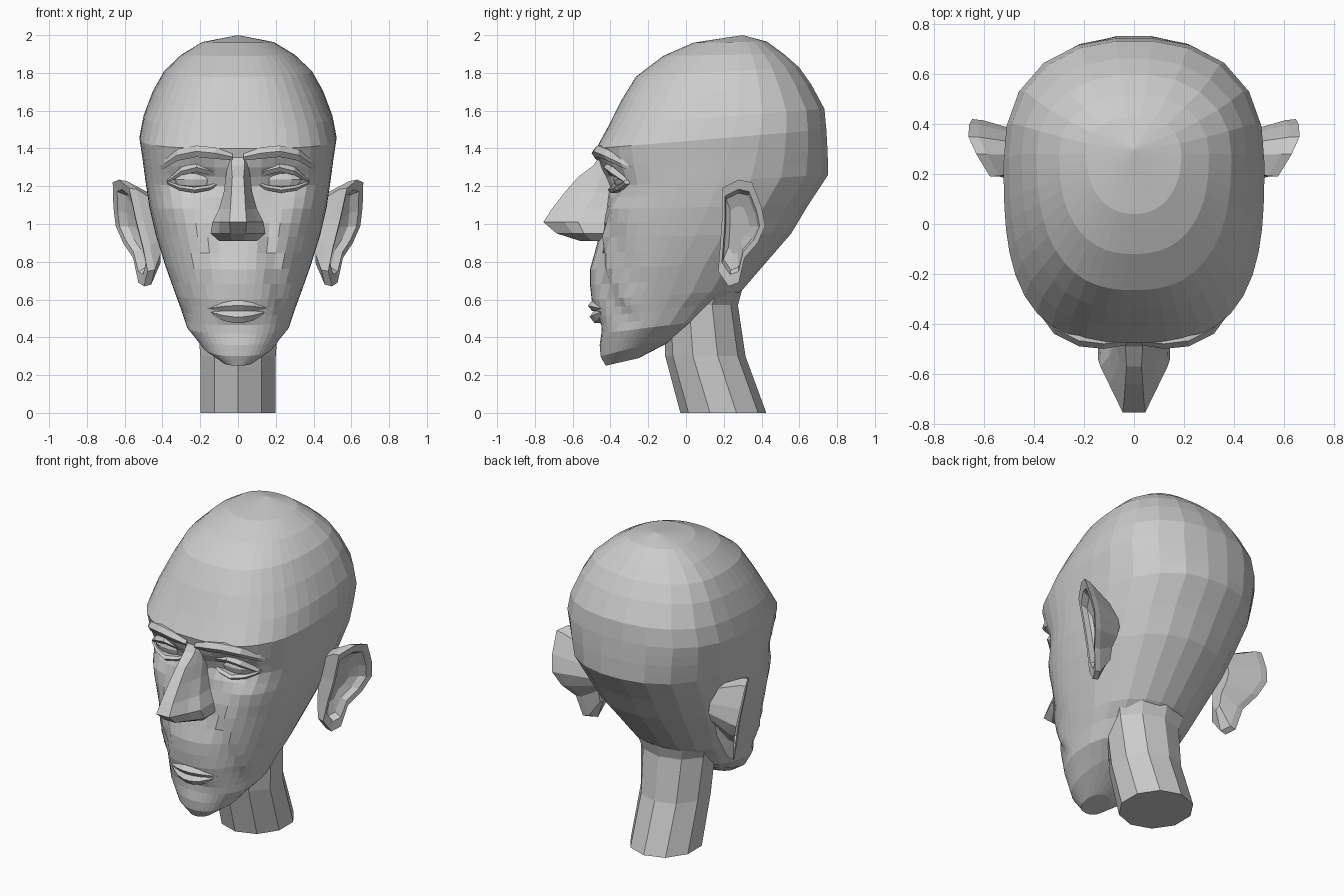
import bpy, bmesh
from math import sin, cos, pi, exp


def loft(name, rings, cap0=True, cap1=True, mirror=False):
    """Skin a list of closed rings with flat quads, optionally mirrored in x."""
    bm = bmesh.new()
    vs = [[bm.verts.new(p) for p in r] for r in rings]
    n = len(vs[0])
    for a, b in zip(vs, vs[1:]):
        for i in range(n):
            j = (i + 1) % n
            bm.faces.new((a[i], a[j], b[j], b[i]))
    for ring, cap in ((vs[0], cap0), (vs[-1], cap1)):
        if cap:
            c = ring[0].co * 0
            for v in ring:
                c = c + v.co / n
            tip = bm.verts.new(c if cap is True else cap)
            for i in range(n):
                bm.faces.new((ring[i], ring[(i + 1) % n], tip))
    bmesh.ops.recalc_face_normals(bm, faces=bm.faces)
    me = bpy.data.meshes.new(name)
    bm.to_mesh(me)
    bm.free()
    ob = bpy.data.objects.new(name, me)
    bpy.context.collection.objects.link(ob)
    if mirror:
        ob.modifiers.new("mirror", 'MIRROR')
    return ob


def fold(name, pts, mirror=False, sides=6):
    """Soft strip running along x: points are (x, y, z, y radius, z radius)."""
    return loft(name, [[(x, y + ry * cos(2 * pi * k / sides), z + rz * sin(2 * pi * k / sides))
                        for k in range(sides)] for x, y, z, ry, rz in pts], mirror=mirror)


# Head: tilted rings (z front, z back, y front, y back, half width, y widest, squareness)
sections = [
    (.25, .29, -.425, -.25, .08, -.34, 2.2),
    (.30, .42, -.445, .00, .185, -.25, 2.3),
    (.42, .49, -.455, .12, .27, -.17, 2.4),
    (.51, .58, -.47, .20, .30, -.12, 2.4),
    (.60, .65, -.49, .30, .33, -.08, 2.4),
    (.76, .80, -.49, .43, .385, -.03, 2.5),
    (.93, .95, -.46, .56, .435, .05, 2.6),
    (1.08, 1.10, -.42, .65, .47, .12, 2.8),
    (1.20, 1.26, -.41, .755, .49, .18, 3),
    (1.30, 1.38, -.45, .752, .505, .22, 3),
    (1.40, 1.50, -.475, .745, .522, .25, 3),
    (1.52, 1.61, -.41, .735, .50, .27, 2.8),
    (1.65, 1.74, -.345, .665, .45, .28, 2.6),
    (1.78, 1.83, -.265, .60, .39, .28, 2.5),
    (1.89, 1.90, -.12, .52, .30, .28, 2.4),
    (1.96, 1.965, .04, .43, .19, .28, 2.2),
]
# Sculpting bumps on the face: x, z, x radius, z radius, push along y
bumps = [(.22, 1.23, .11, .07, .06), (.33, 1.06, .10, .07, -.035), (.30, .75, .07, .13, .03),
         (0, .72, .13, .14, -.02), (0, .45, .13, .03, .02), (0, .33, .12, .05, -.01)]
# Creases from the nose wings to the jaw, each with a ridge outside it
for k in range(6):
    bumps += [(.155 + .02 * k, .92 - .085 * k, .035, .055, .026),
              (.215 + .02 * k, .95 - .085 * k, .035, .055, -.018)]

fine = []
for i, (a, b) in enumerate(zip(sections, sections[1:])):
    steps = 2 if 1 <= i < 10 else 1
    fine += [[p + (q - p) * s / steps for p, q in zip(a, b)] for s in range(steps)]
fine.append(sections[-1])
angles = [pi * k / 26 for k in range(26)] + [pi + pi * k / 11 for k in range(11)]


def head_ring(sec):
    zf, zb, yf, yb, w, ym, n = sec
    ring = []
    for t in angles:
        c, s = cos(t), sin(t)
        e = n if s > 0 else 2.2 + .2 * exp(-((zf - 1.35) / .2) ** 2)
        r = (abs(c) ** e + abs(s) ** e) ** (-1 / e)
        x, y = w * c * r, ym - s * r * ((ym - yf) if s > 0 else (yb - ym))
        z = zf + (zb - zf) * (y - yf) / (yb - yf)
        if s > .25:
            y += sum(d * exp(-((abs(x) - bx) / rx) ** 2 - ((z - bz) / rz) ** 2)
                     for bx, bz, rx, rz, d in bumps)
        ring.append((x, y, z))
    return ring


loft("head", [head_ring(s) for s in fine], cap1=(0, .3, 2.0))

# Neck: ten sided leaning column (z, y front, y back, half width)
loft("neck", [[(w * cos(pi * (2 * k + 1) / 10), (a + b) / 2 + (b - a) / 2 * sin(pi * (2 * k + 1) / 10), z)
               for k in range(10)]
              for z, a, b, w in [(0, -.03, .425, .21), (.30, -.11, .315, .21),
                                 (.57, -.12, .275, .23), (.70, -.05, .31, .28)]])

# Nose: z, tip y, ridge half width, wing half width, wing y
nose = []
for z, tip, wt, ww, wy in [(1.37, -.45, .035, .05, -.43), (1.31, -.49, .035, .055, -.44),
                           (1.25, -.57, .03, .065, -.45), (1.17, -.64, .035, .075, -.48),
                           (1.08, -.71, .04, .10, -.53),
                           (1.01, -.755, .045, .135, -.57), (.95, -.685, .04, .145, -.54),
                           (.91, -.56, .03, .10, -.50)]:
    half = [(wt, tip), (ww * .6 + wt * .4, tip * .4 + wy * .6), (ww, wy), (ww * .95, -.36)]
    nose.append([(x, y, z) for x, y in half] + [(-x, y, z) for x, y in reversed(half)])
loft("nose", nose)


# Lips
def lip(name, z, y, rz, arch):
    ts = [-1, -.75, -.45, -.15, .15, .45, .75, 1]
    fold(name, [(.17 * t, y + .06 * t * t, z + arch * t * t,
                 .025 + .025 * (1 - t * t), .008 + rz * (1 - t * t)) for t in ts])


lip("upper_lip", .568, -.472, .026, -.018)
lip("lower_lip", .508, -.462, .03, .037)

# Eyes with lids and brows
loft("eyeball", [[(.225 + .12 * cos(p) * cos(2 * pi * k / 12), -.33 + .055 * cos(p) * sin(2 * pi * k / 12),
                   1.235 + .055 * sin(p)) for k in range(12)] for p in (-1.2, -.6, 0, .6, 1.2)], mirror=True)
fold("upper_lid", [(.085, -.36, 1.225, .02, .01), (.14, -.385, 1.28, .035, .025), (.22, -.395, 1.30, .04, .028),
                   (.30, -.375, 1.28, .035, .025), (.375, -.31, 1.225, .02, .01)], mirror=True)
fold("lower_lid", [(.085, -.36, 1.222, .02, .01), (.15, -.375, 1.193, .03, .016), (.23, -.38, 1.18, .035, .018),
                   (.31, -.35, 1.192, .03, .016), (.375, -.31, 1.22, .02, .01)], mirror=True)
fold("brow", [(.03, -.455, 1.355, .03, .02), (.12, -.46, 1.375, .04, .035), (.22, -.445, 1.385, .045, .035),
              (.32, -.395, 1.365, .045, .035), (.39, -.31, 1.32, .035, .03), (.425, -.23, 1.28, .015, .01)],
     mirror=True)

# Ears: tilted outline (y, z) with an inner bowl and a tapering back
outline = [(.19, 1.19), (.28, 1.235), (.35, 1.22), (.40, 1.09), (.42, .99), (.38, .90), (.31, .82),
           (.28, .69), (.225, .67), (.17, .75), (.18, .88), (.19, 1.02)]


def ear_ring(scale, push):
    ring = []
    for y, z in outline:
        y, z = .27 + (y - .27) * scale, .98 + (z - .98) * scale
        ring.append((.47 + .5 * (y - .18) + .22 * (z - .75) + .12 * max(0, .82 - z) + push, y, z))
    return ring


back = [(.41, y, z) for _, y, z in ear_ring(.6, 0)]
loft("ear", [ear_ring(.45, -.06), ear_ring(.72, -.04), ear_ring(.80, 0), ear_ring(1, .005),
             ear_ring(.97, -.035), back], mirror=True)
